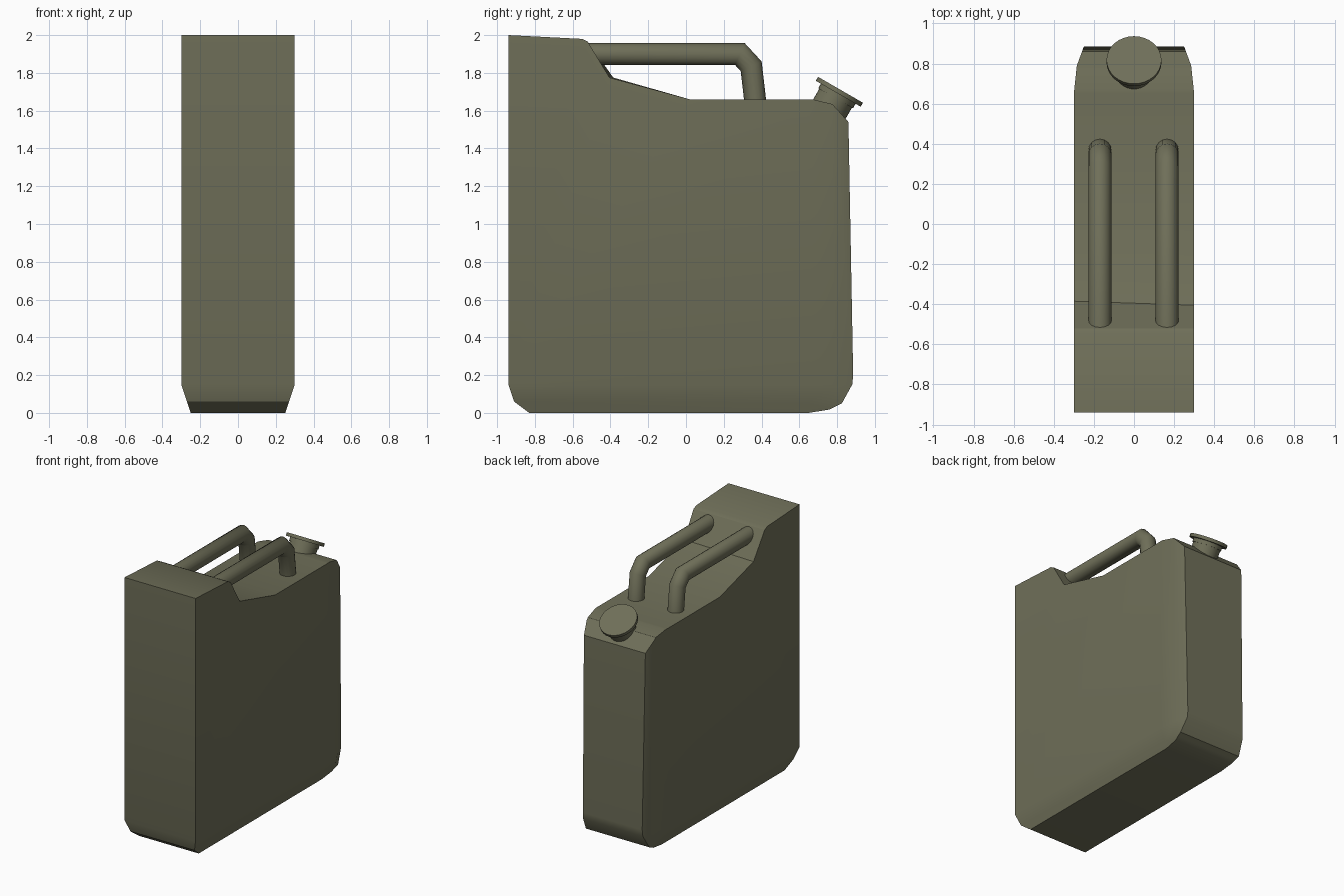
import bpy, bmesh, math
from mathutils import Vector, Matrix

if "Cube" in bpy.data.objects:
    bpy.data.objects.remove(bpy.data.objects["Cube"])

olive = bpy.data.materials.new("olive_paint")
olive.diffuse_color = (0.16, 0.16, 0.10, 1)
olive.use_nodes = True
olive.node_tree.nodes["Principled BSDF"].inputs["Base Color"].default_value = olive.diffuse_color


def finish(name, bm, angle=30):
    bmesh.ops.recalc_face_normals(bm, faces=bm.faces[:])
    me = bpy.data.meshes.new(name)
    bm.to_mesh(me)
    bm.free()
    ob = bpy.data.objects.new(name, me)
    bpy.context.collection.objects.link(ob)
    me.materials.append(olive)
    bpy.ops.object.select_all(action='DESELECT')
    ob.select_set(True)
    bpy.context.view_layer.objects.active = ob
    bpy.ops.object.shade_smooth_by_angle(angle=math.radians(angle))
    return ob


def ramp(t, pts):
    # piecewise linear lookup
    for (a, u), (b, v) in zip(pts, pts[1:]):
        if t <= b:
            return u + (v - u) * max(0, (t - a) / (b - a))
    return pts[-1][1]


# Can body: side profile extruded across x, then narrowed at the bottom and back
profile = [(-0.94, 2.0), (-0.55, 1.98), (-0.52, 1.965), (-0.405, 1.775), (0.02, 1.66),
           (0.67, 1.66), (0.775, 1.635), (0.86, 1.54), (0.885, 0.2), (0.88, 0.15),
           (0.825, 0.05), (0.76, 0.018), (0.65, 0), (-0.83, 0), (-0.91, 0.06), (-0.94, 0.15)]
bm = bmesh.new()
face = bm.faces.new([bm.verts.new((-0.3, y, z)) for y, z in profile])
ext = bmesh.ops.extrude_face_region(bm, geom=[face])
bmesh.ops.translate(bm, vec=(0.6, 0, 0),
                    verts=[v for v in ext['geom'] if isinstance(v, bmesh.types.BMVert)])
for co, no in (((0, 0.65, 0), (0, 1, 0)), ((0, 0.79, 0), (0, 1, 0)),
               ((0, 0, 0.15), (0, 0, 1)), ((0, 0, 0.05), (0, 0, 1))):
    bmesh.ops.bisect_plane(bm, geom=bm.verts[:] + bm.edges[:] + bm.faces[:],
                           plane_co=co, plane_no=no, dist=1e-4)
for v in bm.verts:
    w = min(ramp(v.co.y, [(0.65, 0.3), (0.79, 0.285), (0.885, 0.25)]),
            ramp(v.co.z, [(0, 0.25), (0.15, 0.3)]))
    # the notch is slightly skewed on the left side
    if v.co.x < 0 and abs(v.co.y + 0.405) < 0.01:
        v.co.y += 0.02
    v.co.x = math.copysign(w, v.co.x)
finish("can_body", bm)


def tube(name, x, path, r, n=16):
    # sweep a ring along a path in the yz plane, mitred at the bends
    pts = [Vector((x, y, z)) for y, z in path]
    bm = bmesh.new()
    rings = []
    for i, p in enumerate(pts):
        d0 = (p - pts[i - 1]).normalized() if i else (pts[1] - p).normalized()
        d1 = (pts[i + 1] - p).normalized() if i < len(pts) - 1 else d0
        t = (d0 + d1).normalized()
        side = Vector((0, -t.z, t.y)) / t.dot(d0)
        rings.append([bm.verts.new(p + r * (Vector((math.cos(a), 0, 0)) + side * math.sin(a)))
                      for a in (2 * math.pi * k / n for k in range(n))])
    for a, b in zip(rings, rings[1:]):
        for k in range(n):
            bm.faces.new((a[k], a[(k + 1) % n], b[(k + 1) % n], b[k]))
    bm.faces.new(rings[0])
    bm.faces.new(rings[-1])
    finish(name, bm, 50)


# Two carrying handles
for name, x in (("handle_left", -0.17), ("handle_right", 0.165)):
    tube(name, x, [(-0.57, 1.9), (0.285, 1.9), (0.345, 1.835), (0.37, 1.62)], 0.058)


# Tilted spout and cap
axis_rot = Matrix.Rotation(math.radians(-30), 4, 'X')
cap_center = Vector((0, 0.812, 1.70))


def disc(name, r, low, high):
    bm = bmesh.new()
    bmesh.ops.create_cone(bm, cap_ends=True, segments=32, radius1=r, radius2=r, depth=high - low,
                          matrix=Matrix.Translation(cap_center) @ axis_rot
                          @ Matrix.Translation((0, 0, (low + high) / 2)))
    finish(name, bm)


disc("spout_neck", 0.1, -0.2, 0)
disc("spout_collar", 0.106, -0.04, 0)
disc("cap", 0.137, -0.012, 0.012)
